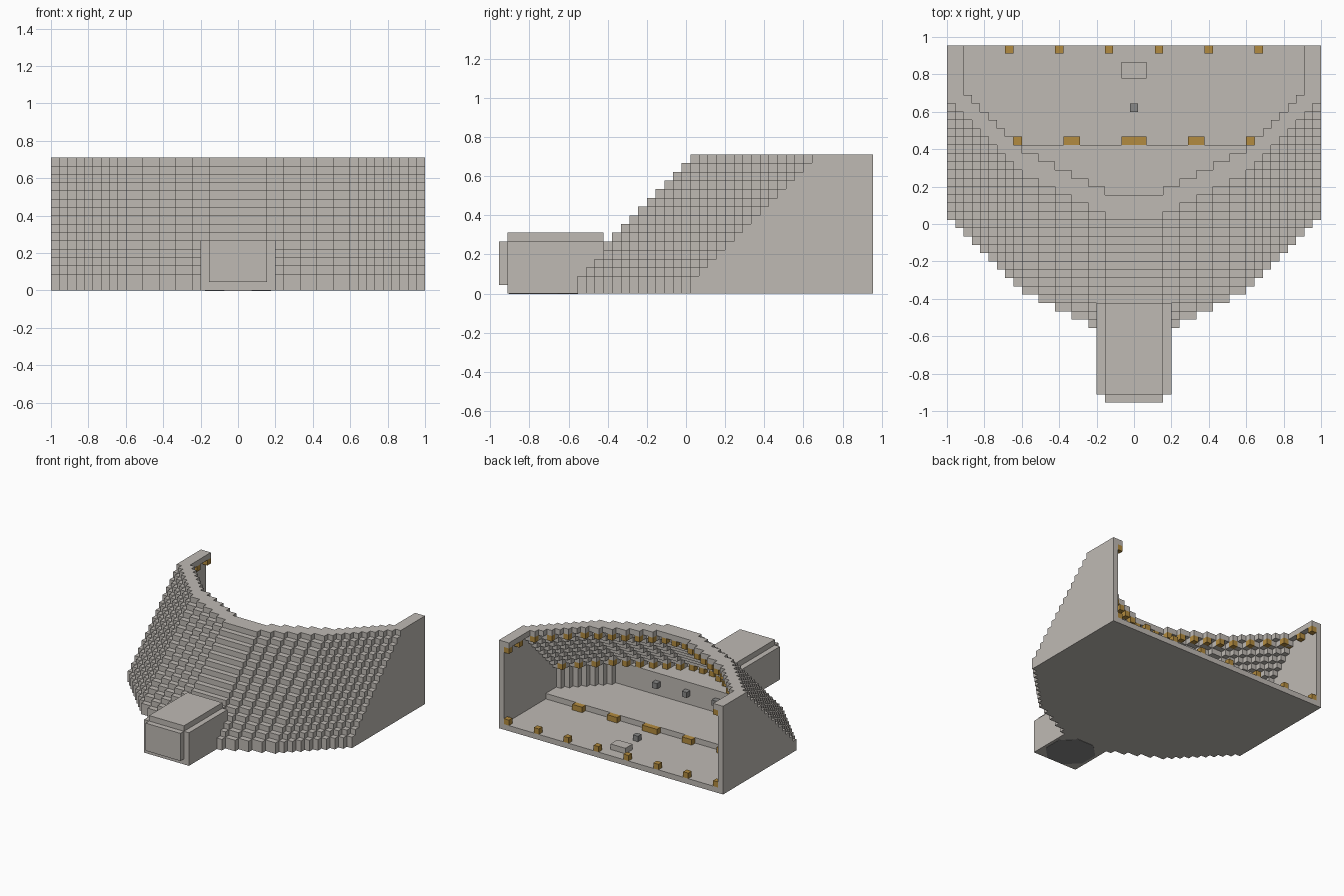
import bpy, bmesh, math
from mathutils import Vector

U = 2 / 45            # one block
SIDE, BACK, LAYERS = 22, 21.5, 16

if "Cube" in bpy.data.objects:
    bpy.data.objects.remove(bpy.data.objects["Cube"], do_unlink=True)


def material(name, rgb):
    m = bpy.data.materials.new(name)
    m.use_nodes = True
    m.diffuse_color = (*rgb, 1)
    m.node_tree.nodes["Principled BSDF"].inputs["Base Color"].default_value = (*rgb, 1)
    return m


stone = material("pale stone", (0.52, 0.49, 0.455))
amber = material("amber lamp", (0.45, 0.26, 0.05))
slate = material("dark grey", (0.25, 0.25, 0.245))


def finish(bm, name, mat):
    bmesh.ops.recalc_face_normals(bm, faces=bm.faces)
    mesh = bpy.data.meshes.new(name)
    bm.to_mesh(mesh)
    bm.free()
    mesh.materials.append(mat)
    obj = bpy.data.objects.new(name, mesh)
    bpy.context.collection.objects.link(obj)
    return obj


def prism(bm, outline, z0, z1):
    """Extrude a plan outline, given in blocks."""
    pts = [p for n, p in enumerate(outline) if p != outline[n - 1]]
    face = bm.faces.new([bm.verts.new((x * U, y * U, z0 * U)) for x, y in pts])
    top = bmesh.ops.extrude_face_region(bm, geom=[face])["geom"]
    bmesh.ops.translate(bm, vec=Vector((0, 0, (z1 - z0) * U)),
                        verts=[v for v in top if isinstance(v, bmesh.types.BMVert)])


def box(bm, x0, x1, y0, y1, z0, z1):
    prism(bm, [(x0, y0), (x1, y0), (x1, y1), (x0, y1)], z0, z1)


def cell(bm, i, y, k, half=0.5):
    box(bm, i - half, i + half, y, y + 1, k, k + 1)


def front(i, k):
    """Outer face of the stepped wall in column i, layer k."""
    a = abs(i)
    bulge = 0 if a <= 3 else (a - 2) // 2 if a <= 13 else a - 8
    return -13.5 + bulge + max(k - 1, 0)


def inner(i, k):
    """Inner face of the wall: raised floor, low upright wall, then steps."""
    if k == 1:
        return 9.5
    if k <= 5:
        return max(front(i, 5) + 3, -0.5)
    return front(i, k) + 3


def steps(columns, depth):
    return [(i + s, depth(i)) for i in columns for s in (-0.5, 0.5)]


# Stepped shell, open at the back
bm = bmesh.new()
for k in range(LAYERS):
    outline = steps(range(-SIDE, SIDE + 1), lambda i: front(i, k))
    outline.append((SIDE + 0.5, BACK))
    if k:
        reach = SIDE - 2 if k == LAYERS - 1 else SIDE - 1
        inside = steps(range(-reach, reach + 1), lambda i: inner(i, k))[::-1]
        outline += [(reach + 0.5, BACK)] + inside + [(-reach - 0.5, BACK)]
    outline.append((-SIDE - 0.5, BACK))
    prism(bm, outline, k, k + 1)
bmesh.ops.dissolve_limit(bm, angle_limit=0.01, verts=bm.verts, edges=bm.edges)
finish(bm, "stepped_shell", stone)

# Entrance block with its cap and front panel
bm = bmesh.new()
box(bm, -4.5, 4.5, -20.5, -9.5, 0, 6)
finish(bm, "entrance_block", stone)
bm = bmesh.new()
box(bm, -3.5, 3.5, -20.5, -9.5, 6, 7)
finish(bm, "entrance_cap", stone)
bm = bmesh.new()
box(bm, -3.5, 3.5, -21.5, -20.5, 1, 6)
finish(bm, "entrance_panel", stone)

# Dark eight-sided plate under the entrance
bm = bmesh.new()
ring = [math.pi / 8 + n * math.pi / 4 for n in range(8)]
prism(bm, [(4.3 * math.cos(a), -16.4 + 4.3 * math.sin(a)) for a in ring], -0.05, 0.05)
finish(bm, "underside_plate", slate)

# Floor fittings
bm = bmesh.new()
box(bm, -1.5, 1.5, 17.5, 19.5, 1, 2)
finish(bm, "floor_table", stone)
bm = bmesh.new()
cell(bm, 0, 13.5, 1)
finish(bm, "floor_post", slate)
bm = bmesh.new()
for i in (-6, 0, 6):
    cell(bm, i, -0.5, 3.6)
finish(bm, "wall_knobs", slate)

# Lamps along the back edge of the floor and along the floor step
bm = bmesh.new()
for i in range(-21, 22, 6):
    cell(bm, i, 20.5, 1)
finish(bm, "back_floor_lamps", amber)
bm = bmesh.new()
cell(bm, 0, 9.5, 1, 1.5)
for side in (-1, 1):
    for i in (7.5, 14.5):
        cell(bm, side * i, 9.5, 1, 1)
finish(bm, "floor_step_lamps", amber)

# Lamps on the inner wall: one row above the low wall, one under the rim
for name, k in (("lower_wall_lamps", 6), ("rim_lamps", 14)):
    bm = bmesh.new()
    for i in range(-20, 21, 2):
        cell(bm, i, inner(i, k), k)
    if k == 14:
        for side in (-1, 1):
            for y in (14.5, 17.5, 20.5):
                cell(bm, side * 21, y + 0.0, k)
    finish(bm, name, amber)
